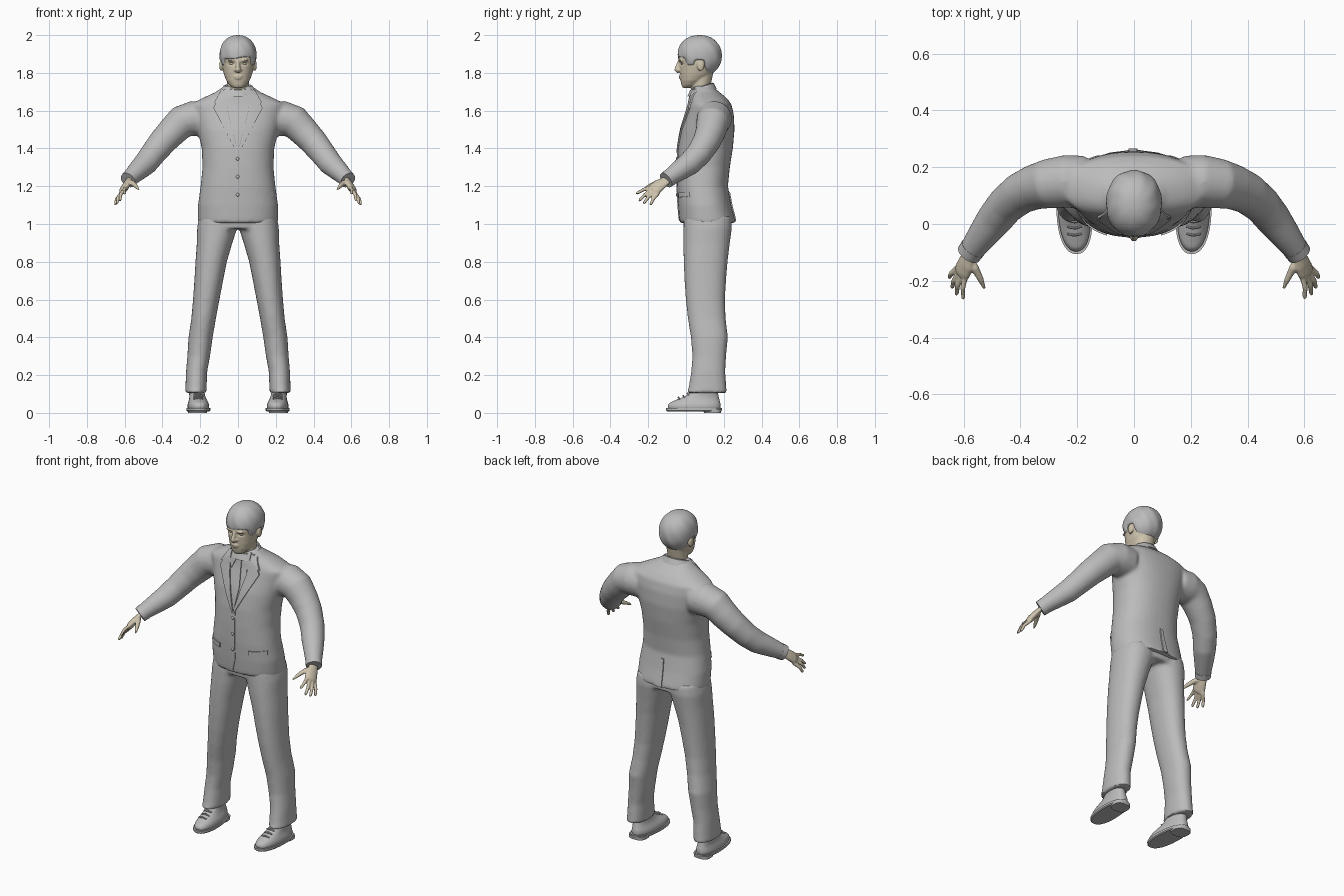
import bpy, bmesh, math
from mathutils import Vector, Matrix

if "Cube" in bpy.data.objects:
    bpy.data.objects.remove(bpy.data.objects["Cube"])


def material(name, rgb):
    m = bpy.data.materials.new(name)
    m.use_nodes = True
    m.diffuse_color = (*rgb, 1)
    m.node_tree.nodes["Principled BSDF"].inputs["Base Color"].default_value = (*rgb, 1)
    return m


GREY = material("cloth grey", (0.50, 0.50, 0.50))
SKIN = material("skin beige", (0.62, 0.55, 0.42))


def skin_rings(bm, rings):
    rows = [[bm.verts.new(p) for p in r] for r in rings]
    n = len(rows[0])
    for a, b in zip(rows, rows[1:]):
        for i in range(n):
            bm.faces.new((a[i], a[(i + 1) % n], b[(i + 1) % n], b[i]))
    bm.faces.new(rows[0][::-1])
    bm.faces.new(rows[-1])


def loft(bm, sections, power=2.3, shear=0.0, sign=1, n=40):
    """Stacked level rings: (z, centre x, half width, front y, back y)."""
    rings = []
    for z, xc, rx, yf, yb in sections:
        ring = []
        for i in range(n):
            c, s = math.cos(math.tau * i / n), math.sin(math.tau * i / n)
            c, s = [math.copysign(abs(k) ** (2 / power), k) for k in (c, s)]
            y = (yf + yb) / 2 + s * (yb - yf) / 2
            ring.append((sign * (xc + rx * c + shear * y), y, z))
        rings.append(ring)
    skin_rings(bm, rings)


def tube(bm, path, sign=1, wide=None, squash=1.0, n=20):
    """Round limb along (x, y, z, radius) points, optionally flattened across 'wide'."""
    pts = [Vector((sign * p[0], p[1], p[2])) for p in path]
    rings = []
    for i, p in enumerate(pts):
        t = (pts[min(i + 1, len(pts) - 1)] - pts[max(i - 1, 0)]).normalized()
        w = Vector((sign * wide[0], wide[1], wide[2])) if wide else Vector((0, 1, 0.3))
        u = (w - t * w.dot(t)).normalized()
        v = t.cross(u)
        r = path[i][3]
        rings.append([p + u * r * math.cos(a) + v * r * squash * math.sin(a)
                      for a in (math.tau * k / n for k in range(n))])
    skin_rings(bm, rings)


def ball(bm, centre, radii, seg=32):
    m = Matrix.Translation(centre) @ Matrix.Diagonal((*radii, 1))
    return bmesh.ops.create_uvsphere(bm, u_segments=seg, v_segments=seg // 2, radius=1, matrix=m)["verts"]


def finish(name, bm, mat, voxel=0, smooth=0, angle=40):
    """Make the object; fuse overlapping volumes into one smooth skin if asked."""
    bmesh.ops.recalc_face_normals(bm, faces=bm.faces)
    me = bpy.data.meshes.new(name)
    bm.to_mesh(me)
    bm.free()
    ob = bpy.data.objects.new(name, me)
    bpy.context.scene.collection.objects.link(ob)
    if voxel:
        r = ob.modifiers.new("fuse", "REMESH")
        r.mode, r.voxel_size = "VOXEL", voxel
        s = ob.modifiers.new("soften", "SMOOTH")
        s.factor, s.iterations = 0.5, smooth
        dg = bpy.context.evaluated_depsgraph_get()
        baked = bpy.data.meshes.new_from_object(ob.evaluated_get(dg))
        ob.modifiers.clear()
        ob.data = baked
    ob.data.materials.clear()
    ob.data.materials.append(mat)
    bpy.ops.object.select_all(action="DESELECT")
    ob.select_set(True)
    bpy.context.view_layer.objects.active = ob
    bpy.ops.object.shade_smooth_by_angle(angle=math.radians(angle))
    return ob


# Jacket: torso and both sleeves fused
bm = bmesh.new()
loft(bm, [(1.005, 0, .212, -.032, .262), (1.03, 0, .212, -.036, .258), (1.1, 0, .212, -.042, .24),
          (1.2, 0, .198, -.047, .222), (1.3, 0, .188, -.047, .232), (1.4, 0, .192, -.042, .248),
          (1.5, 0, .215, -.026, .257), (1.58, 0, .235, -.002, .253), (1.635, 0, .25, .015, .24),
          (1.668, 0, .185, .02, .215), (1.7, 0, .115, .028, .175), (1.73, 0, .075, .035, .14)])
SLEEVE = [(.17, .15, 1.555, .09), (.24, .15, 1.558, .094), (.3, .142, 1.54, .088), (.35, .13, 1.488, .08),
          (.4, .108, 1.435, .074), (.45, .068, 1.372, .068), (.49, .018, 1.32, .064),
          (.53, -.035, 1.283, .055), (.578, -.1, 1.237, .043)]
for s in (1, -1):
    tube(bm, SLEEVE, s)
jacket = finish("jacket", bm, GREY, 0.010, 6)

# Cuffs
bm = bmesh.new()
for s in (1, -1):
    tube(bm, [(.566, -.084, 1.248, .046), (.582, -.106, 1.232, .044)], s)
finish("sleeve_cuffs", bm, GREY)


def surface_y(x, z, side):
    hit, loc, _, _ = jacket.ray_cast(Vector((x, side * 2, z)), Vector((0, -side, 0)))
    return loc.y if hit else 0.09


def plates(name, shapes, lift=0.004, side=-1, rows=14, cols=5):
    """Thin cloth pieces laid on the jacket; each shape is two edge lines of (x, z)."""
    def along(line, t):
        k = min(int(t * (len(line) - 1)), len(line) - 2)
        return Vector(line[k]).lerp(Vector(line[k + 1]), t * (len(line) - 1) - k)
    bm = bmesh.new()
    for left, right in shapes:
        layers = []
        for h in (lift, -0.003):
            grid = []
            for r in range(rows + 1):
                a, b = along(left, r / rows), along(right, r / rows)
                row = [a.lerp(b, c / cols) for c in range(cols + 1)]
                grid.append([bm.verts.new((p.x, surface_y(p.x, p.y, side) + side * h, p.y)) for p in row])
            for p, q in zip(grid, grid[1:]):
                for c in range(cols):
                    bm.faces.new((p[c], p[c + 1], q[c + 1], q[c]))
            layers.append([g[0] for g in grid] + grid[-1][1:] + [g[-1] for g in grid[-2::-1]] + grid[0][-2:0:-1])
        top, low = layers
        for i in range(len(top)):
            j = (i + 1) % len(top)
            bm.faces.new((top[i], top[j], low[j], low[i]))
    return finish(name, bm, GREY, angle=35)


def both(*shapes):
    return [[[(s * x, z) for x, z in line] for line in shape] for shape in shapes for s in (1, -1)]


# Shirt front, tie, collars, lapels, pockets and seams
plates("tie", [([(-.016, 1.69), (-.01, 1.655), (-.024, 1.52), (-.004, 1.4)],
                [(.016, 1.69), (.01, 1.655), (.024, 1.52), (.004, 1.4)])], 0.005)
plates("shirt_collar", both(([(.012, 1.7), (.05, 1.615)], [(.06, 1.722), (.062, 1.65)])), 0.006)
plates("lapels", both(([(.066, 1.715), (.055, 1.6), (.002, 1.385)], [(.085, 1.705), (.13, 1.615), (.006, 1.375)]),
                      ([(.078, 1.715), (.1, 1.645)], [(.092, 1.705), (.128, 1.64)])), 0.008)
plates("pocket_flaps", both(([(.095, 1.165), (.095, 1.14)], [(.185, 1.17), (.185, 1.145)])), 0.007)
plates("front_edge", [([(-.012, 1.385), (-.012, 1.1), (-.03, 1.015)], [(.012, 1.385), (.012, 1.1), (-.01, 1.015)])])
plates("back_vent", [([(-.012, 1.17), (-.02, 1.012)], [(.006, 1.17), (.012, 1.012)])], 0.006, 1)

# Buttons
bm = bmesh.new()
for z in (1.345, 1.25, 1.155):
    ball(bm, (-.002, surface_y(0, z, -1) - .004, z), (.009, .005, .009), 16)
finish("jacket_buttons", bm, GREY)

# Standing collar, higher at the nape
bm = bmesh.new()
rings = []
for rx, ry, z, tilt in ((.096, .078, 1.695, .02), (.078, .062, 1.728, .018), (.07, .054, 1.73, .018), (.066, .05, 1.69, .02)):
    rings.append([(rx * math.cos(a), .085 + ry * math.sin(a), z + tilt * math.sin(a))
                  for a in (math.tau * i / 40 for i in range(40))])
skin_rings(bm, rings)
finish("jacket_collar", bm, GREY)

# Trousers: seat and both legs fused
bm = bmesh.new()
loft(bm, [(.975, 0, .2, -.012, .24), (1.06, 0, .2, -.02, .235)])
for s in (1, -1):
    loft(bm, [(.105, .224, .056, .005, .217), (.14, .222, .056, .015, .213), (.22, .219, .056, .028, .208),
              (.3, .208, .06, .034, .212), (.4, .198, .064, .026, .222), (.5, .182, .065, .01, .21),
              (.6, .168, .07, -.001, .206), (.7, .155, .076, -.008, .212), (.8, .142, .083, -.012, .22),
              (.9, .124, .094, -.014, .232), (.98, .11, .106, -.013, .243), (1.04, .105, .1, -.01, .24)],
         2.2, 0, s)
finish("trousers", bm, GREY, 0.010, 5)

# Shoes: upper, welted sole and heel
upper, sole, lace = bmesh.new(), bmesh.new(), bmesh.new()
for s in (1, -1):
    loft(upper, [(.02, .208, .056, -.095, .182), (.04, .208, .057, -.098, .184), (.055, .208, .053, -.085, .182),
                 (.068, .209, .047, -.055, .178), (.085, .211, .042, -.012, .174), (.105, .213, .041, .022, .17),
                 (.14, .214, .038, .05, .165)], 2.3, .05, s)
    loft(sole, [(.008, .208, .058, -.1, .186), (.013, .208, .063, -.105, .19), (.026, .208, .063, -.106, .19)], 2.3, .05, s)
    loft(sole, [(0, .208, .05, .095, .186), (.02, .208, .052, .09, .188)], 2.8, .05, s)
    for y, z in ((-.035, .078), (-.01, .088), (.012, .1)):
        tube(lace, [(.185, y, z - .004, .004), (.21, y - .005, z + .003, .005), (.235, y, z - .004, .004)], s, n=8)
finish("shoe_uppers", upper, GREY, 0.006, 5)
finish("shoe_soles", sole, GREY)
finish("shoe_laces", lace, GREY)

# Hands: palm, thumb and four fingers fused
ACROSS = (.55, .5, -.6)
FINGERS = [((.592, -.182, 1.196), (.602, -.265, 1.16)), ((.604, -.18, 1.181), (.626, -.25, 1.122)),
           ((.614, -.168, 1.169), (.642, -.226, 1.108)), ((.62, -.152, 1.158), (.652, -.19, 1.1))]
bm = bmesh.new()
for s in (1, -1):
    tube(bm, [(.565, -.082, 1.247, .027), (.583, -.112, 1.226, .028), (.592, -.14, 1.207, .036),
              (.603, -.165, 1.186, .038), (.608, -.178, 1.176, .032)], s, ACROSS, .5)
    for base, tip in FINGERS:
        a, b = Vector(base), Vector(tip)
        mid = a.lerp(b, .5) + Vector((.006, -.002, .004))
        tube(bm, [(*a.lerp(b, -.2), .009), (*a, .0105), (*mid, .0095), (*a.lerp(b, .92), .008), (*b, .004)], s, n=12)
    tube(bm, [(.58, -.12, 1.222, .013), (.56, -.155, 1.218, .0145), (.54, -.195, 1.2, .011), (.526, -.228, 1.182, .005)], s, n=12)
finish("hands", bm, SKIN, 0.0045, 3)

# Head and neck, with sunken eye sockets
bm = bmesh.new()
loft(bm, [(1.67, 0, .058, .03, .135), (1.73, 0, .057, .026, .13), (1.83, 0, .062, .03, .15)], 2)
loft(bm, [(1.72, 0, .024, -.016, .02), (1.735, 0, .044, -.024, .06), (1.76, 0, .062, -.029, .1),
          (1.79, 0, .074, -.032, .135), (1.83, 0, .083, -.034, .16), (1.87, 0, .088, -.039, .172),
          (1.92, 0, .086, -.037, .172), (1.965, 0, .06, -.005, .135)], 2.15)
tube(bm, [(0, -.032, 1.868, .008), (0, -.044, 1.838, .01), (0, -.049, 1.818, .014), (0, -.036, 1.806, .013)])
ball(bm, (0, -.03, 1.782), (.024, .008, .005))
ball(bm, (0, -.029, 1.772), (.02, .008, .006))
for s in (1, -1):
    ball(bm, (s * .013, -.038, 1.815), (.008, .009, .008), 16)
    ball(bm, (s * .034, -.032, 1.866), (.022, .009, .006))
    ball(bm, (s * .09, .078, 1.84), (.009, .02, .03))
head = finish("head", bm, SKIN, 0.0045, 3)
for v in head.data.vertices:
    if v.co.y < 0:
        d = ((abs(v.co.x) - .034) / .018) ** 2 + ((v.co.z - 1.849) / .009) ** 2
        v.co.y += .009 * math.exp(-d)

# Eyes
bm = bmesh.new()
for s in (1, -1):
    ball(bm, (s * .033, -.015, 1.849), (.014, .012, .007), 16)
finish("eyes", bm, SKIN)

# Hair cap with a fringe, sideburns and nape
bm = bmesh.new()
for v in ball(bm, (0, .072, 1.89), (1, 1, 1), 64):
    d = v.co - Vector((0, .072, 1.89))
    d = Vector([math.copysign(abs(k) ** .92, k) for k in d])
    wave = 1 + .012 * math.sin(9 * math.atan2(d.y, d.x) + 5 * d.z)
    p = Vector((d.x * .098 * wave, .072 + d.y * .117 * wave, 1.89 + d.z * .11))
    if p.y < .0:
        line = 1.878 + .006 * math.sin(40 * p.x)
    elif p.y < .045:
        line = 1.84
    elif p.y < .1:
        line = 1.868
    else:
        line = 1.79
    p.z = max(p.z, line)
    v.co = p
finish("hair", bm, GREY, 0.006, 3)
